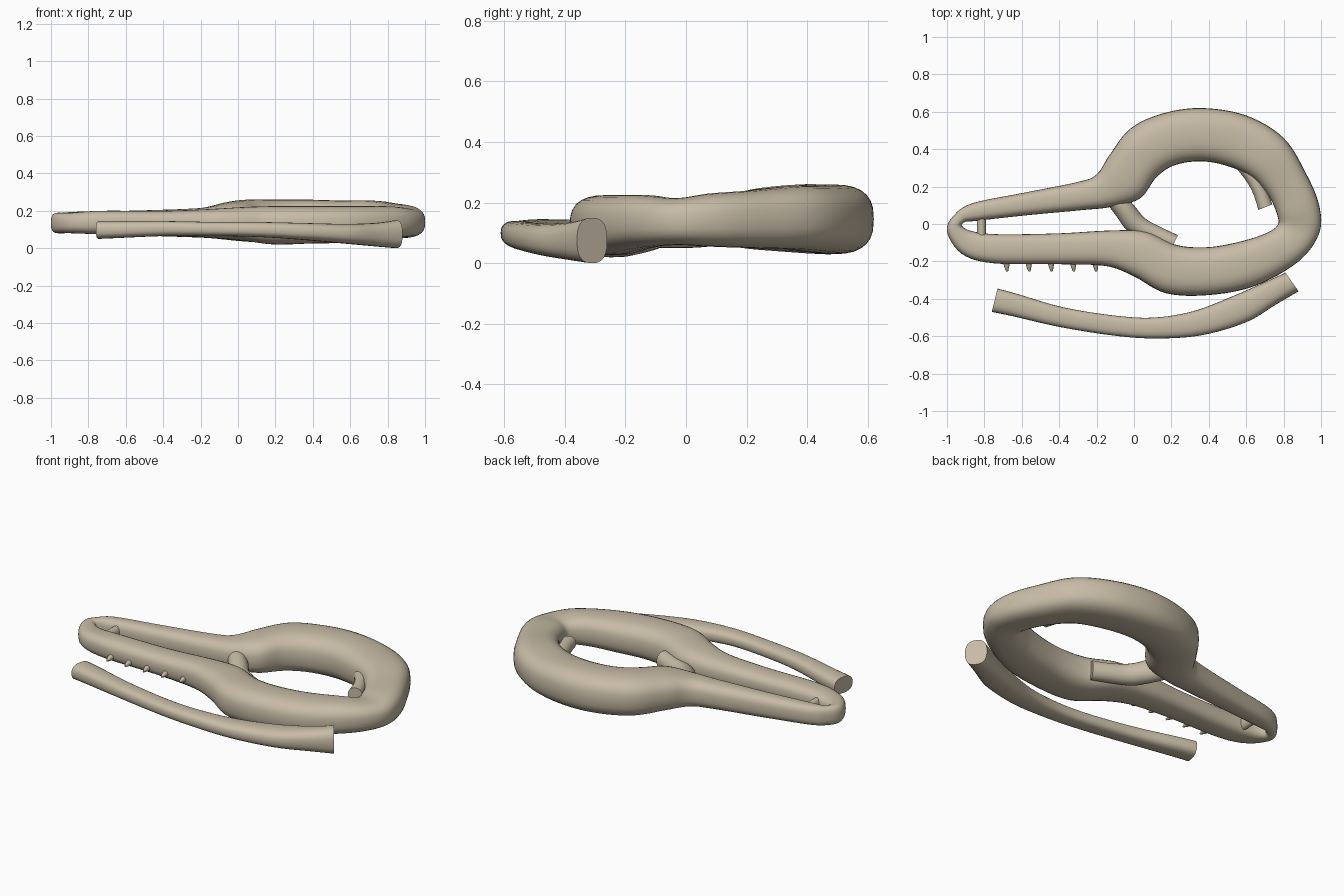
import bpy, bmesh, math
from mathutils import Vector

clay = bpy.data.materials.new("clay_tan")
clay.diffuse_color = (0.57, 0.50, 0.38, 1)


def spline(rows, closed, steps):
    """Smooth curve through rows of numbers."""
    n, out = len(rows), []
    pick = lambda i: rows[i % n] if closed else rows[max(0, min(n - 1, i))]
    for i in range(n if closed else n - 1):
        a, b, c, d = (pick(i + k) for k in (-1, 0, 1, 2))
        for s in range(steps):
            t = s / steps
            out.append([0.5 * (2 * q + (r - p) * t + (2 * p - 5 * q + 4 * r - w) * t * t
                               + (3 * q - p - 3 * r + w) * t ** 3)
                        for p, q, r, w in zip(a, b, c, d)])
    if not closed:
        out.append(list(rows[-1]))
    return out


def sweep(name, stations, closed=False, steps=6, sides=24, power=2.0):
    """Tube through stations (x1, y1, x2, y2, z_low, z_high)."""
    bm = bmesh.new()
    rings = []
    for x1, y1, x2, y2, lo, hi in spline(stations, closed, steps):
        mid = Vector(((x1 + x2) / 2, (y1 + y2) / 2, (lo + hi) / 2))
        half = Vector(((x1 - x2) / 2, (y1 - y2) / 2, 0))
        ring = []
        for k in range(sides):
            a = 2 * math.pi * k / sides
            c, s = math.cos(a), math.sin(a)
            u = math.copysign(abs(c) ** (2 / power), c)
            v = math.copysign(abs(s) ** (2 / power), s)
            ring.append(bm.verts.new(mid + half * u + Vector((0, 0, v * (hi - lo) / 2))))
        rings.append(ring)
    n = len(rings)
    for i in range(n if closed else n - 1):
        p, q = rings[i], rings[(i + 1) % n]
        for k in range(sides):
            j = (k + 1) % sides
            bm.faces.new((p[k], p[j], q[j], q[k]))
    if not closed:
        bm.faces.new(rings[0])
        bm.faces.new(rings[-1])
    finish(name, bm)


def finish(name, bm):
    bmesh.ops.recalc_face_normals(bm, faces=bm.faces)
    me = bpy.data.meshes.new(name)
    bm.to_mesh(me)
    bm.free()
    me.materials.append(clay)
    ob = bpy.data.objects.new(name, me)
    bpy.context.collection.objects.link(ob)
    bpy.ops.object.select_all(action='DESELECT')
    ob.select_set(True)
    bpy.context.view_layer.objects.active = ob
    bpy.ops.object.shade_smooth_by_angle(angle=math.radians(45))
    return ob


# Closed body loop: slim jaws on the left, thick ring on the right
upper_half = [
    (-1.00, -0.04, -0.92, -0.01, 0.08, 0.19),
    (-0.96, 0.05, -0.90, 0.012, 0.08, 0.19),
    (-0.86, 0.112, -0.86, 0.015, 0.08, 0.195),
    (-0.60, 0.165, -0.59, 0.045, 0.07, 0.20),
    (-0.30, 0.225, -0.27, 0.075, 0.06, 0.21),
    (-0.20, 0.265, -0.13, 0.09, 0.055, 0.22),
    (-0.13, 0.37, 0.03, 0.135, 0.045, 0.245),
    (-0.02, 0.51, 0.12, 0.25, 0.035, 0.26),
    (0.15, 0.59, 0.22, 0.315, 0.03, 0.26),
    (0.36, 0.62, 0.36, 0.335, 0.03, 0.26),
    (0.60, 0.58, 0.50, 0.31, 0.035, 0.255),
    (0.80, 0.46, 0.63, 0.25, 0.045, 0.255),
    (0.92, 0.27, 0.72, 0.15, 0.05, 0.24)]
lower_half = [
    (0.99, 0.10, 0.765, 0.05, 0.055, 0.23),
    (0.99, -0.05, 0.765, -0.01, 0.06, 0.215),
    (0.88, -0.20, 0.68, -0.06, 0.05, 0.225),
    (0.65, -0.33, 0.52, -0.105, 0.03, 0.225),
    (0.40, -0.38, 0.37, -0.125, 0.025, 0.225),
    (0.17, -0.37, 0.22, -0.11, 0.02, 0.225),
    (0.00, -0.28, 0.06, -0.04, 0.04, 0.22),
    (-0.15, -0.225, -0.13, -0.035, 0.055, 0.21),
    (-0.40, -0.215, -0.40, -0.05, 0.07, 0.20),
    (-0.75, -0.21, -0.72, -0.055, 0.075, 0.20),
    (-0.92, -0.16, -0.86, -0.04, 0.08, 0.19)]
sweep("body_loop", upper_half + lower_half, closed=True, sides=28, power=2.7)

# Small web that separates the tip hole from the slot
sweep("tip_web", [(-0.84, 0.06, -0.79, 0.06, 0.10, 0.175),
                  (-0.84, -0.09, -0.79, -0.09, 0.10, 0.175)], steps=2, sides=16)

# Loose curved rod in front
sweep("front_rod", [
    (-0.73, -0.345, -0.76, -0.47, 0.05, 0.145),
    (-0.62, -0.375, -0.64, -0.495, 0.055, 0.145),
    (-0.38, -0.445, -0.40, -0.55, 0.065, 0.145),
    (-0.10, -0.49, -0.12, -0.595, 0.065, 0.14),
    (0.11, -0.50, 0.11, -0.612, 0.06, 0.14),
    (0.32, -0.465, 0.36, -0.595, 0.045, 0.135),
    (0.53, -0.385, 0.60, -0.525, 0.025, 0.13),
    (0.70, -0.31, 0.76, -0.43, 0.01, 0.135),
    (0.81, -0.26, 0.88, -0.36, 0.0, 0.15)], power=2.6)

# Bridge across the throat of the ring
sweep("throat_bridge", [
    (-0.06, 0.17, -0.16, 0.13, 0.07, 0.19),
    (0.00, 0.10, -0.10, 0.05, 0.055, 0.185),
    (0.06, 0.03, -0.03, -0.04, 0.05, 0.17),
    (0.14, -0.015, 0.09, -0.10, 0.05, 0.16),
    (0.235, -0.06, 0.195, -0.14, 0.05, 0.16)])

# Short prong inside the ring
sweep("ring_prong", [
    (0.60, 0.36, 0.53, 0.32, 0.10, 0.19),
    (0.67, 0.26, 0.60, 0.23, 0.10, 0.19),
    (0.71, 0.18, 0.64, 0.155, 0.11, 0.19),
    (0.74, 0.105, 0.665, 0.075, 0.11, 0.19)])

# Row of pointed teeth along the lower jaw
for i in range(5):
    x = -0.682 + i * 0.119
    sweep("tooth_%d" % (i + 1), [
        (x - 0.02, -0.19, x + 0.02, -0.19, 0.095, 0.135),
        (x - 0.013, -0.225, x + 0.015, -0.225, 0.10, 0.13),
        (x - 0.001, -0.255, x + 0.009, -0.255, 0.107, 0.118)], steps=3, sides=12)
